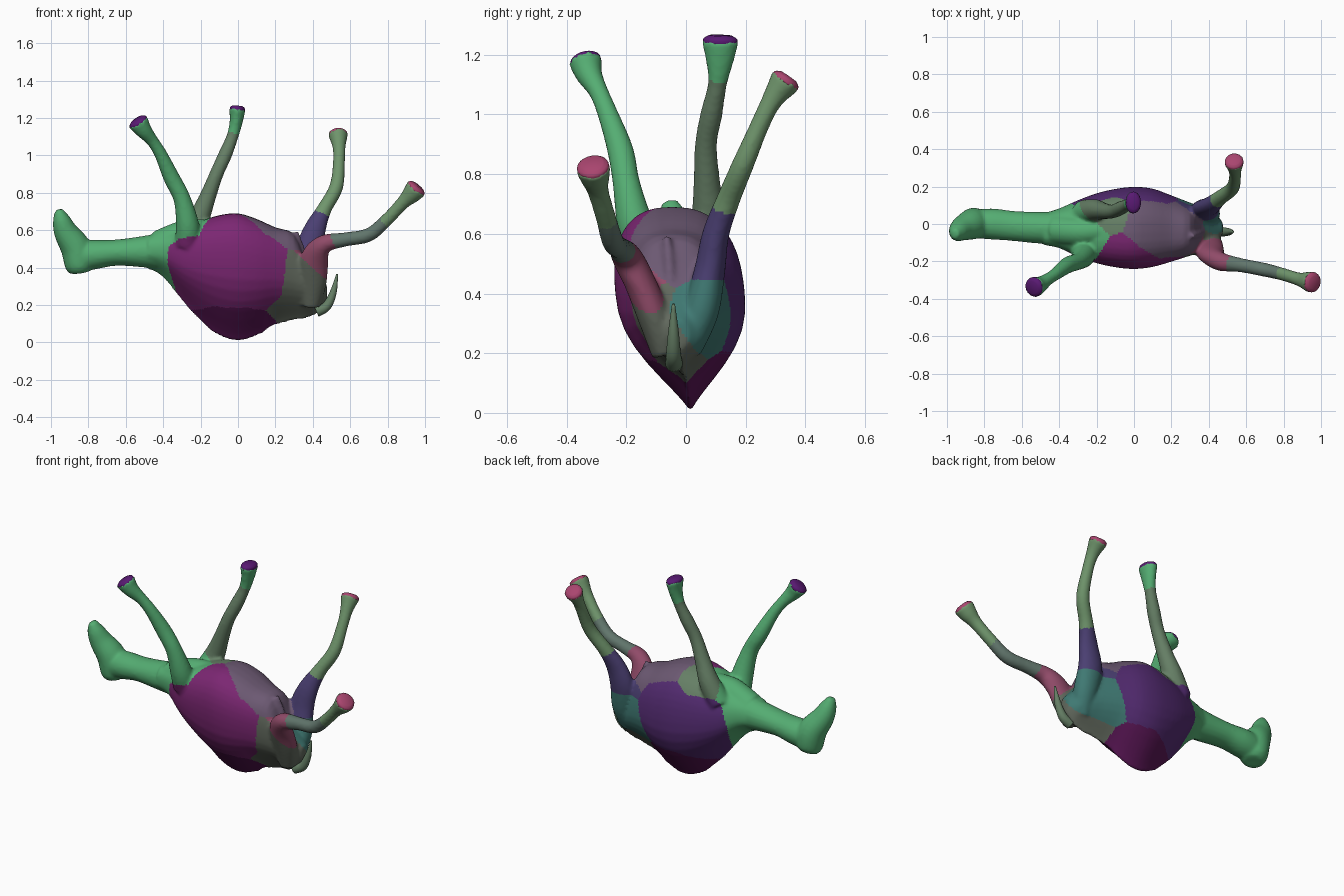
import bpy, bmesh, math
from mathutils import Vector

if "Cube" in bpy.data.objects:
    bpy.data.objects.remove(bpy.data.objects["Cube"])


def spline(pts, n=5):
    """Catmull-Rom through tuples of any length."""
    out = []
    for i in range(len(pts) - 1):
        p = [Vector(pts[max(0, min(len(pts) - 1, i + k))]) for k in (-1, 0, 1, 2)]
        for s in range(n):
            t = s / n
            out.append(p[1] + (p[2] - p[0]) * (t / 2)
                       + (2 * p[0] - 5 * p[1] + 4 * p[2] - p[3]) * (t * t / 2)
                       + (3 * p[1] - p[0] - 3 * p[2] + p[3]) * (t ** 3 / 2))
    return out + [Vector(pts[-1])]


def skin(bm, rings):
    rows = [[bm.verts.new(c) for c in r] for r in rings]
    m = len(rows[0])
    for a, b in zip(rows, rows[1:]):
        for i in range(m):
            bm.faces.new((a[i], a[(i + 1) % m], b[(i + 1) % m], b[i]))
    bm.faces.new(rows[0][::-1])
    bm.faces.new(rows[-1])


def tube(bm, pts, n=5, m=20):
    """Stations x, y, z, side radius (, other radius)."""
    pts = [tuple(p) if len(p) == 5 else tuple(p) + (p[3],) for p in pts]
    st = spline(pts, n)
    rings = []
    for i, p in enumerate(st):
        a, b = st[max(i - 1, 0)], st[min(i + 1, len(st) - 1)]
        t = (Vector(b[:3]) - Vector(a[:3])).normalized()
        side = (Vector((0, 1, 0)) - t * t.y).normalized()
        up = t.cross(side)
        ang = [2 * math.pi * k / m for k in range(m)]
        rings.append([Vector(p[:3]) + side * p[3] * math.cos(q) + up * p[4] * math.sin(q) for q in ang])
    skin(bm, rings)


def finish(bm, name):
    bmesh.ops.recalc_face_normals(bm, faces=bm.faces)
    me = bpy.data.meshes.new(name)
    bm.to_mesh(me)
    bm.free()
    ob = bpy.data.objects.new(name, me)
    bpy.context.collection.objects.link(ob)
    me.shade_smooth()
    return ob


def material(name, rgb):
    mat = bpy.data.materials.new(name)
    mat.diffuse_color = (*rgb, 1)
    mat.use_nodes = True
    mat.node_tree.nodes["Principled BSDF"].inputs["Base Color"].default_value = mat.diffuse_color
    return mat


mats = {n: material(n, c) for n, c in {
    "green": (.09, .42, .17), "moss": (.16, .30, .15), "sage": (.13, .21, .13),
    "magenta": (.20, .02, .17), "wine": (.10, .008, .09), "violet": (.09, .025, .17),
    "mauve": (.15, .10, .17), "grey": (.12, .14, .11), "rose": (.28, .07, .14),
    "indigo": (.07, .05, .17), "teal": (.05, .19, .17), "slate": (.12, .18, .15),
    "sole_purple": (.10, .01, .17), "sole_pink": (.40, .06, .16)}.items()}

# torso: x, bottom z, widest z, top z, centre y, half width
torso = [(-.48, .39, .48, .57, -.02, .085), (-.4, .345, .48, .585, -.015, .105),
         (-.3, .22, .44, .615, -.02, .15), (-.2, .11, .42, .65, -.02, .185),
         (-.1, .03, .41, .68, -.02, .207), (0, .0, .40, .69, -.02, .217),
         (.1, .03, .39, .66, -.02, .207), (.2, .09, .38, .615, -.025, .175),
         (.3, .113, .36, .58, -.03, .14), (.36, .125, .33, .45, -.035, .12),
         (.43, .155, .28, .36, -.035, .085), (.475, .21, .26, .31, -.035, .03)]
bm = bmesh.new()
rings = []
for x, zb, zm, zt, yc, w in spline(torso, 3):
    ring = []
    for k in range(40):
        a = 2 * math.pi * k / 40
        f, s = abs(math.sin(a)), (1 if math.cos(a) >= 0 else -1)
        if math.sin(a) >= 0:
            z, h = zm + (zt - zm) * f, max(0, 1 - f ** 2.5) ** .4
        else:
            z, h = zm - (zm - zb) * f, max(0, math.cos(math.pi / 2 * f ** 1.2)) ** 1.3
        ring.append(Vector((x, yc + s * h * w + (.4 - z) * .09, z)))
    rings.append(ring)
skin(bm, rings)

# neck and head
tube(bm, [(-.33, -.02, .49, .09, .11), (-.5, -.02, .485, .085, .085), (-.65, -.01, .48, .08, .07),
          (-.76, 0, .47, .083, .078), (-.86, 0, .46, .075, .085)])
tube(bm, [(-.845, .01, .375, .05, .055), (-.85, .005, .41, .078, .075), (-.865, 0, .5, .083, .082),
          (-.92, -.025, .59, .065, .065), (-.945, -.045, .66, .048, .046), (-.957, -.055, .71, .025, .02)])

# legs, from the shoulder or thigh out to the flared hoof
legs = {
    "front_right": [(-.27, -.13, .53, .07), (-.27, -.17, .63, .062), (-.30, -.20, .77, .046),
                    (-.355, -.22, .88, .044), (-.415, -.265, 1.01, .034), (-.46, -.295, 1.08, .033),
                    (-.505, -.325, 1.135, .045), (-.535, -.337, 1.18, .058)],
    "front_left": [(-.27, .06, .54, .07), (-.21, .075, .66, .058), (-.165, .07, .77, .045),
                   (-.115, .067, .90, .037), (-.07, .085, 1.0, .037), (-.03, .105, 1.1, .032),
                   (-.01, .113, 1.18, .047, .035), (-.003, .115, 1.25, .064, .045)],
    "hind_left": [(.38, .0, .22, .055), (.39, .05, .34, .06, .07), (.38, .08, .48, .052, .075),
                  (.41, .10, .6, .045, .06), (.46, .14, .71, .04), (.525, .19, .83, .037),
                  (.54, .25, .97, .032), (.54, .29, 1.05, .036), (.535, .335, 1.115, .055)],
    "hind_right": [(.39, -.06, .2, .055), (.4, -.11, .33, .055, .075), (.41, -.16, .45, .052, .075),
                   (.46, -.2, .525, .05), (.57, -.22, .55, .038), (.70, -.245, .575, .037),
                   (.8, -.27, .66, .034), (.88, -.295, .745, .036), (.925, -.305, .79, .05),
                   (.955, -.312, .825, .06)]}
for pts in legs.values():
    tube(bm, pts)

# belly ridge and chest fold
tube(bm, [(.37, -.05, .38, .016), (.345, -.055, .48, .018), (.31, -.065, .59, .014)])
tube(bm, [(-.42, -.03, .52, .08), (-.28, -.04, .58, .075), (-.15, -.03, .61, .05)])

body = finish(bm, "animal_body")
mod = body.modifiers.new("fuse", 'REMESH')
mod.mode, mod.voxel_size, mod.use_smooth_shade = 'VOXEL', .01, True
mod = body.modifiers.new("soften", 'SMOOTH')
mod.factor, mod.iterations = .5, 4
dg = bpy.context.evaluated_depsgraph_get()
me = bpy.data.meshes.new_from_object(body.evaluated_get(dg))
body.modifiers.clear()
body.data = me

# colour patches: every face takes the colour of its nearest seed
seeds = [("green", -.7, 0, .5), ("green", -.47, -.02, .48), ("green", -.9, 0, .5),
         ("green", -.3, -.2, .7), ("green", -.45, -.28, 1.05), ("green", -.3, -.08, .66),
         ("magenta", -.25, -.2, .42), ("magenta", 0, -.24, .4), ("magenta", -.05, -.2, .6),
         ("wine", .02, 0, .0), ("magenta", .17, -.2, .38), ("violet", -.2, .2, .4),
         ("violet", .05, .2, .45), ("mauve", .12, -.02, .68), ("mauve", .3, -.04, .56),
         ("sage", -.17, .08, .76), ("sage", -.07, .09, 1.0), ("green", 0, .115, 1.24),
         ("grey", .38, -.1, .2), ("grey", .33, -.18, .36), ("rose", .43, -.19, .47),
         ("slate", .62, -.23, .56), ("moss", .9, -.3, .78), ("teal", .4, .1, .33),
         ("indigo", .4, .11, .56), ("moss", .5, .17, .8), ("moss", .54, .3, 1.05)]
order = list(mats)
for m in mats.values():
    me.materials.append(m)
for p in me.polygons:
    c = p.center
    best = min(seeds, key=lambda s: (s[1] - c.x) ** 2 + (s[2] - c.y) ** 2 + (s[3] - c.z) ** 2)
    p.material_index = order.index(best[0])
me.shade_smooth()

# hoof soles
for name, pts in legs.items():
    a, b = Vector(pts[-2][:3]), Vector(pts[-1][:3])
    t = (b - a).normalized()
    r = pts[-1][3:]
    bm = bmesh.new()
    tube(bm, [(*(b - t * .012), *[q * .9 for q in r]), (*(b + t * .004), *[q * .88 for q in r]),
              (*(b + t * .015), *[q * .6 for q in r])], 3)
    sole = finish(bm, name + "_hoof_sole")
    sole.data.materials.append(mats["sole_purple" if name.startswith("front") else "sole_pink"])

# tail
bm = bmesh.new()
tube(bm, [(.42, -.04, .165, .03), (.475, -.042, .195, .025), (.51, -.042, .27, .018), (.53, -.042, .365, .005)])
tail = finish(bm, "tail")
tail.data.materials.append(mats["sage"])
